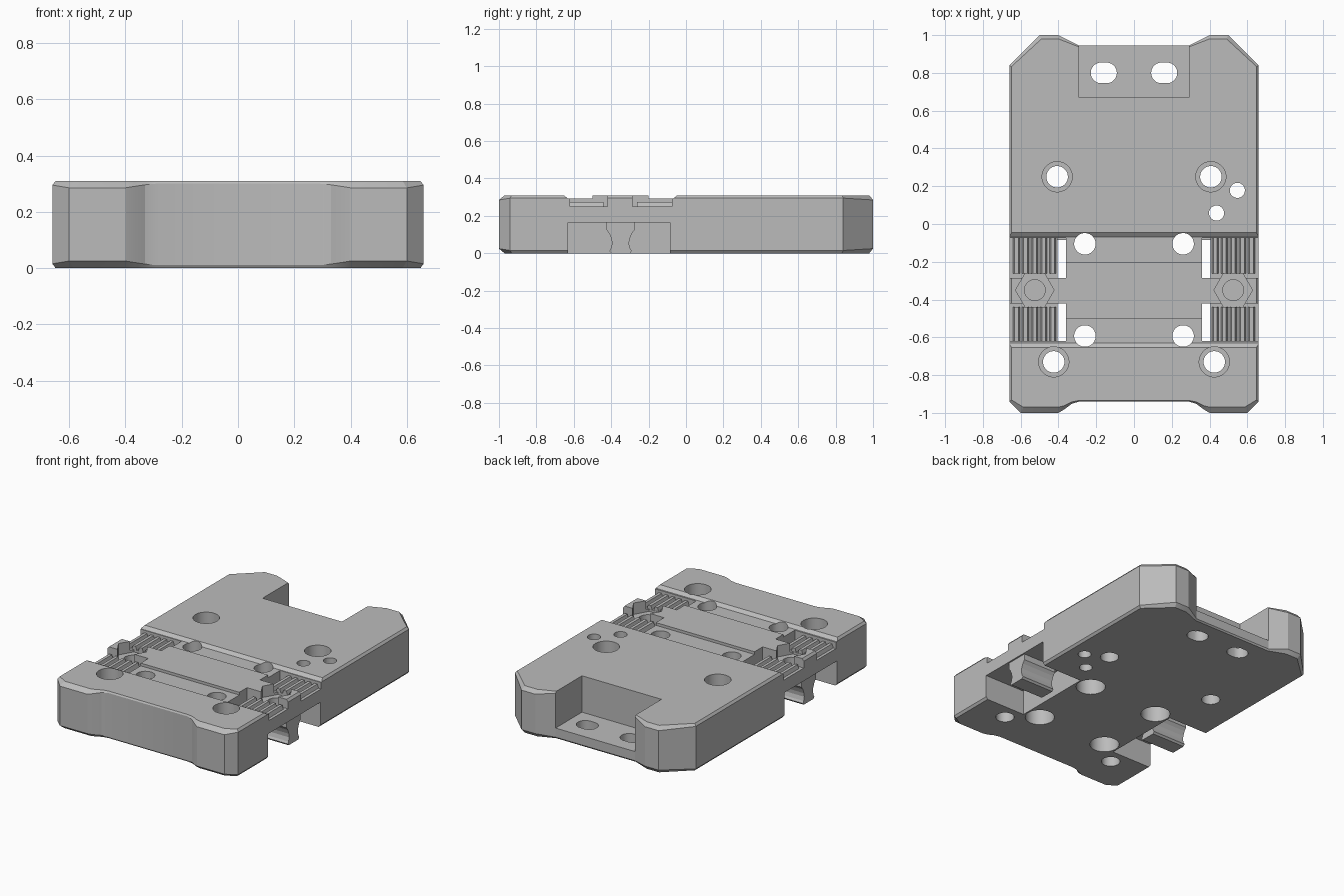
import bpy, bmesh, math

if "Cube" in bpy.data.objects:
    bpy.data.objects.remove(bpy.data.objects["Cube"])

grey = bpy.data.materials.new("plain_grey")
grey.use_nodes = True
grey.diffuse_color = (0.5, 0.5, 0.5, 1)
grey.node_tree.nodes["Principled BSDF"].inputs["Base Color"].default_value = (0.5, 0.5, 0.5, 1)


def loft(name, rings):
    """Closed solid from matching rings of points."""
    bm = bmesh.new()
    loops = [[bm.verts.new(p) for p in ring] for ring in rings]
    n = len(loops[0])
    for a, b in zip(loops, loops[1:]):
        for i in range(n):
            j = (i + 1) % n
            bm.faces.new((a[i], a[j], b[j], b[i]))
    bm.faces.new(loops[0][::-1])
    bm.faces.new(loops[-1])
    bmesh.ops.recalc_face_normals(bm, faces=bm.faces)
    mesh = bpy.data.meshes.new(name)
    bm.to_mesh(mesh)
    bm.free()
    ob = bpy.data.objects.new(name, mesh)
    bpy.context.collection.objects.link(ob)
    ob.data.materials.append(grey)
    return ob


def box(name, x0, x1, y0, y1, z0, z1):
    ring = [(x0, y0), (x1, y0), (x1, y1), (x0, y1)]
    return loft(name, [[(x, y, z) for x, y in ring] for z in (z0, z1)])


def pillar(name, x, y, r, z0, z1, sides=32, stretch=0):
    """Upright prism; stretch pulls the halves apart in x for a slot."""
    ring = []
    for i in range(sides):
        a = 2 * math.pi * (i + 0.5 * (sides > 6)) / sides
        c = math.cos(a)
        ring.append((x + r * c + math.copysign(stretch, c), y + r * math.sin(a)))
    return loft(name, [[(px, py, z) for px, py in ring] for z in (z0, z1)])


def along_x(name, profile, x0, x1):
    return loft(name, [[(x, y, z) for y, z in profile] for x in (x0, x1)])


def along_y(name, profile, y0, y1):
    return loft(name, [[(x, y, z) for x, z in profile] for y in (y0, y1)])


def cut(target, cutter):
    cutter.hide_render = True
    mod = target.modifiers.new("cut", 'BOOLEAN')
    mod.operation, mod.solver, mod.object = 'DIFFERENCE', 'EXACT', cutter
    bpy.context.view_layer.objects.active = target
    bpy.ops.object.modifier_apply(modifier=mod.name)
    bpy.data.objects.remove(cutter)


# Base plate: half outline as x, y, inset x, inset y, chamfer height
H = 0.31
half = [(0.29, -0.94, 0, 0.006, 0.01), (0.33, -0.952, 0, 0.01, 0.014),
        (0.37, -0.982, 0, 0.02, 0.02), (0.40, -1.0, 0, 0.03, 0.025),
        (0.60, -1.0, 0.015, 0.03, 0.025), (0.66, -0.94, 0.012, 0.008, 0.015),
        (0.66, 0.84, 0.012, -0.006, 0.015), (0.50, 1.0, 0.01, -0.02, 0.025),
        (0.40, 1.0, 0, -0.02, 0.025), (0.29, 0.945, 0, -0.008, 0.01)]
outline = [(1, p) for p in half] + [(-1, p) for p in reversed(half)]
inner = [(s * (p[0] - p[2]), p[1] + p[3]) for s, p in outline]
base = loft("base_plate", [
    [(x, y, 0) for x, y in inner],
    [(s * p[0], p[1], p[4]) for s, p in outline],
    [(s * p[0], p[1], H - p[4]) for s, p in outline],
    [(x, y, H) for x, y in inner]])

# Rear pocket with two slotted holes
cut(base, box("pocket", -0.29, 0.29, 0.67, 1.1, 0.07, 0.5))

# Shallow cross grooves either side of the raised centre band
cut(base, along_x("groove", [(-0.68, 0.33), (-0.63, 0.292), (-0.5, 0.292), (-0.5, 0.33)], -1, 1))
cut(base, along_x("groove", [(-0.02, 0.33), (-0.07, 0.292), (-0.2, 0.292), (-0.2, 0.33)], -1, 1))

for s in (-1, 1):
    def span(a, b):
        return min(s * a, s * b), max(s * a, s * b)

    # Side notch underneath, ridge beds and through slits on top
    cut(base, box("notch", *span(0.36, 0.8), -0.63, -0.085, -0.1, 0.165))
    for y0, y1 in ((-0.62, -0.42), (-0.285, -0.075)):
        cut(base, box("bed", *span(0.36, 0.8), y0, y1, 0.25, 0.5))
        cut(base, box("slit", *span(0.36, 0.405), y0, y1, 0.1, 0.5))
    # Hexagonal nut recess and bolt hole
    cut(base, pillar("nut_recess", s * 0.525, -0.35, 0.102, 0.235, 0.5, 6))
    cut(base, pillar("bolt_hole", s * 0.525, -0.35, 0.055, 0.18, 0.5))
    # Slots, counterbored holes from above, and holes widened below
    cut(base, pillar("slot", s * 0.16, 0.8, 0.055, -0.1, 0.2, 32, 0.014))
    for x, y in ((0.407, 0.25), (0.425, -0.73)):
        cut(base, pillar("hole", s * x, y, 0.057, -0.1, 0.5))
        cut(base, pillar("counterbore", s * x, y, 0.08, 0.16, 0.5))
    for y in (-0.105, -0.593):
        cut(base, pillar("hole", s * 0.26, y, 0.057, -0.1, 0.5))
        cut(base, pillar("lower_bore", s * 0.26, y, 0.09, -0.1, 0.15))

# Pair of pin holes on one side
for x, y in ((0.547, 0.178), (0.437, 0.058)):
    cut(base, pillar("pin_hole", x, y, 0.04, -0.1, 0.5))

# Grip ridges and hanging dovetail clamps
flare = [(0.075, 0.17), (0.075, 0.125), (0.06, 0.105), (0.048, 0.075),
         (0.045, 0.05), (0.052, 0.025), (0.06, 0.012), (0.05, 0.0)]
profile = [(-0.35 + w, z) for w, z in flare] + [(-0.35 - w, z) for w, z in reversed(flare)]
for s, side in ((1, "left"), (-1, "right")):
    for y0, y1, end in ((-0.62, -0.44, "front"), (-0.262, -0.075, "rear")):
        for i in range(5):
            x = s * (0.43 + i * 0.048)
            ridge = [(x - 0.02, 0.245), (x + 0.02, 0.245), (x + 0.01, 0.275), (x - 0.01, 0.275)]
            along_y(f"{side}_{end}_ridge_{i + 1}", ridge, y0, y1)
    clamp = along_x(f"{side}_dovetail_clamp", profile, s * 0.405, s * 0.65)

# Smooth the round bores while keeping hard edges
for ob in bpy.context.selected_objects:
    ob.select_set(False)
base.select_set(True)
bpy.context.view_layer.objects.active = base
bpy.ops.object.shade_smooth_by_angle(angle=math.radians(20))
